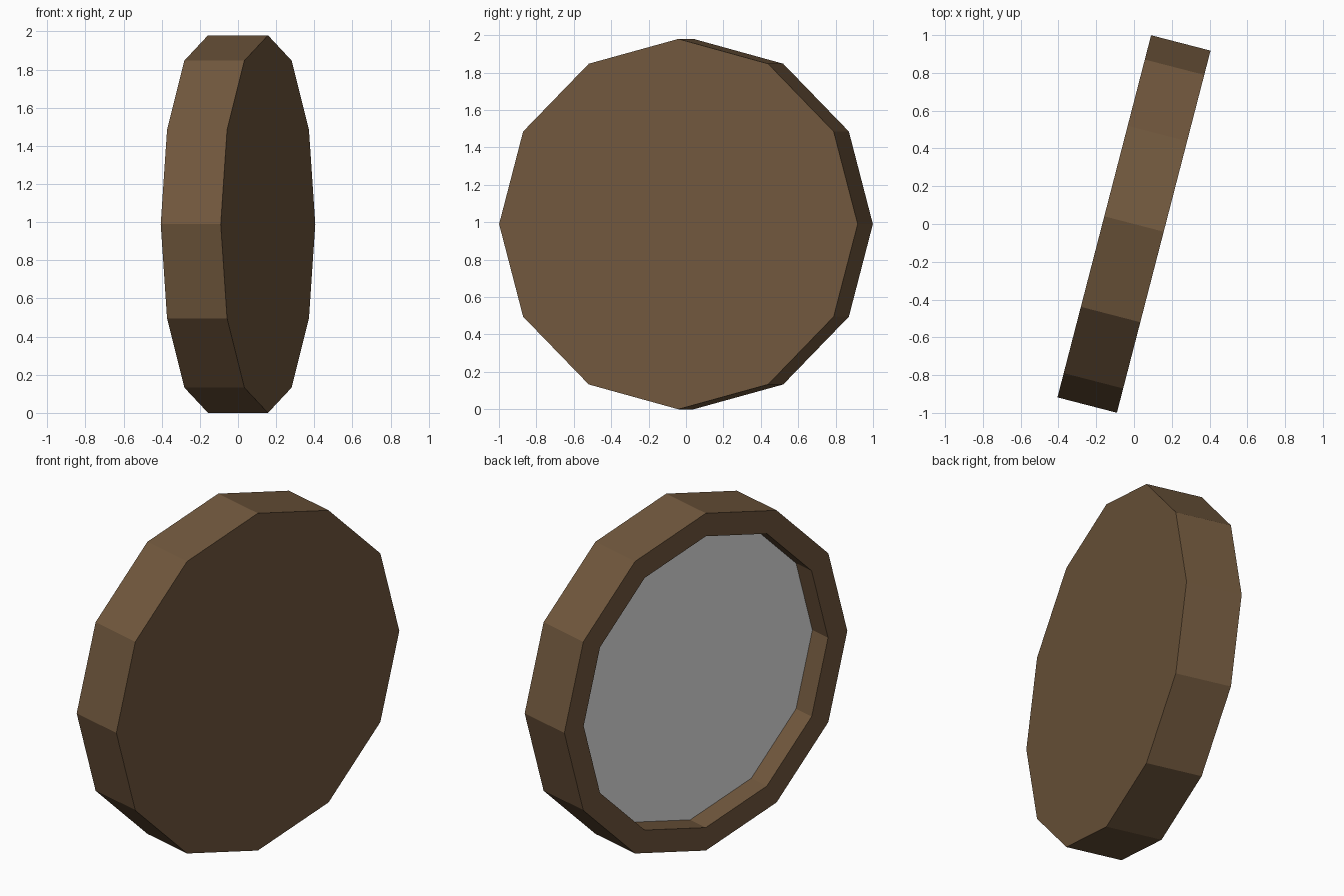
import bpy
import bmesh
from math import radians, cos, pi
from mathutils import Matrix

cube = bpy.data.objects.get("Cube")
if cube:
    bpy.data.objects.remove(cube, do_unlink=True)

SIDES = 12
RADIUS = 0.99
THICKNESS = 0.325
RECESS_RADIUS = 0.855
RECESS_DEPTH = 0.128
TURN = radians(-14.5)


def make_material(name, rgb):
    mat = bpy.data.materials.new(name)
    mat.use_nodes = True
    mat.diffuse_color = (*rgb, 1)
    mat.node_tree.nodes["Principled BSDF"].inputs["Base Color"].default_value = (*rgb, 1)
    return mat


wood = make_material("brown wood", (0.165, 0.097, 0.047))
pale = make_material("pale dial", (0.8, 0.8, 0.8))

# Twelve-sided casing
bm = bmesh.new()
bmesh.ops.create_cone(bm, cap_ends=True, segments=SIDES, radius1=RADIUS,
                      radius2=RADIUS, depth=THICKNESS)

# Raised rim around a sunken dial on one cap
dial = max(bm.faces, key=lambda f: f.calc_center_median().z)
rim_width = (RADIUS - RECESS_RADIUS) * cos(pi / SIDES)
bmesh.ops.inset_region(bm, faces=[dial], thickness=rim_width, use_even_offset=True)
dial = bmesh.ops.extrude_discrete_faces(bm, faces=[dial])["faces"][0]
bmesh.ops.translate(bm, verts=dial.verts, vec=(0, 0, -RECESS_DEPTH))
dial.material_index = 1

# Stand upright with a corner at the top, turned slightly about the vertical
placement = (Matrix.Translation((0, 0, RADIUS)) @ Matrix.Rotation(TURN, 4, "Z")
             @ Matrix.Rotation(radians(-90), 4, "Y"))
bm.transform(placement)
bmesh.ops.recalc_face_normals(bm, faces=bm.faces)

mesh = bpy.data.meshes.new("round_casing")
bm.to_mesh(mesh)
bm.free()
mesh.materials.append(wood)
mesh.materials.append(pale)
casing = bpy.data.objects.new("round_casing", mesh)
bpy.context.collection.objects.link(casing)
